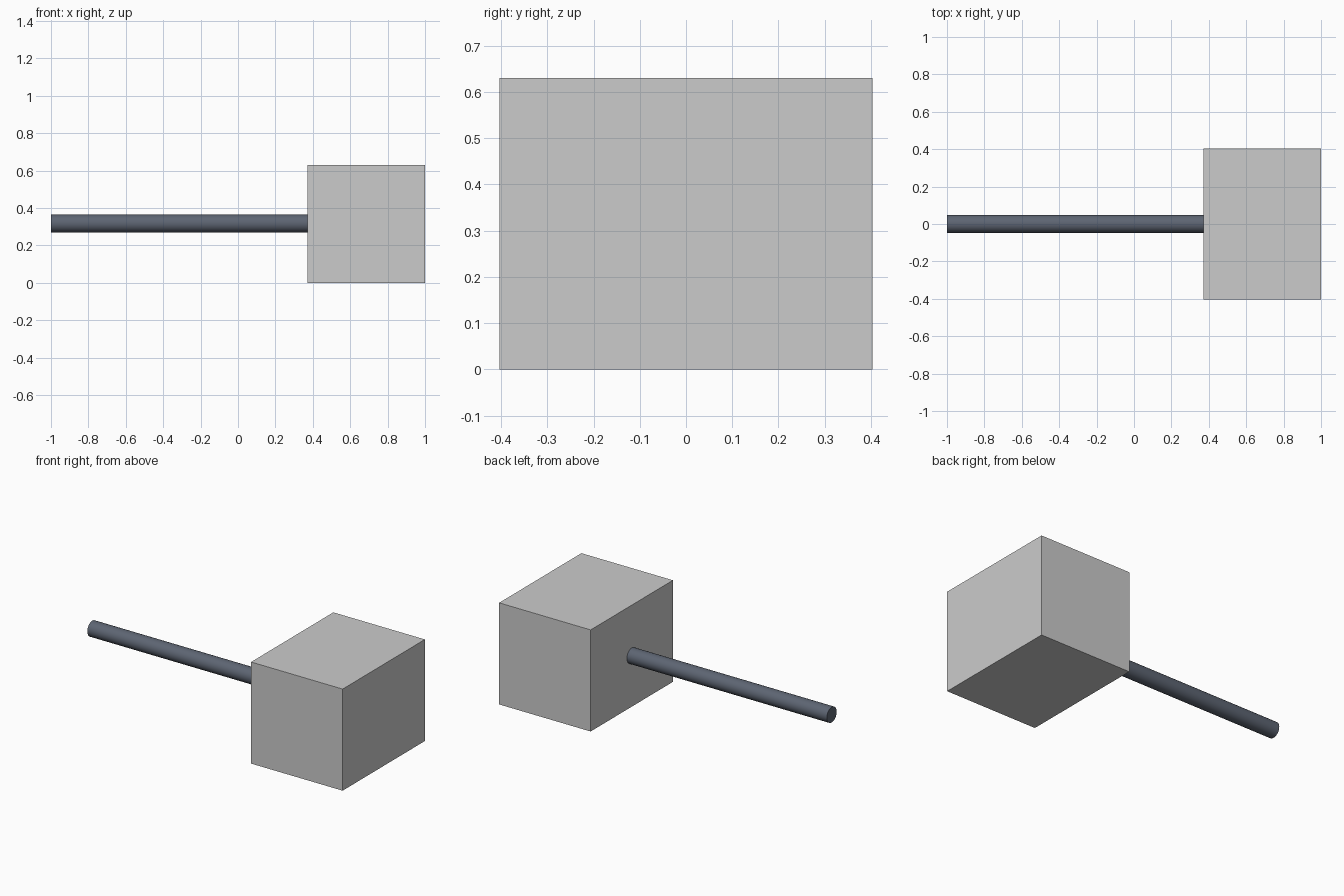
import bpy
import math

if "Cube" in bpy.data.objects:
    bpy.data.objects.remove(bpy.data.objects["Cube"])

BOX_MIN_X, BOX_MAX_X = 0.372, 1.0
BOX_WIDTH, BOX_HEIGHT = 0.806, 0.63
ROD_RADIUS = 0.048

# Block head
bpy.ops.mesh.primitive_cube_add(
    size=1, location=((BOX_MIN_X + BOX_MAX_X) / 2, 0, BOX_HEIGHT / 2))
head = bpy.context.object
head.name = "block_head"
head.scale = (BOX_MAX_X - BOX_MIN_X, BOX_WIDTH, BOX_HEIGHT)
bpy.ops.object.transform_apply(location=False, rotation=False, scale=True)

# Round handle, butting against the centre of the head
bpy.ops.mesh.primitive_cylinder_add(
    vertices=32, radius=ROD_RADIUS, depth=BOX_MIN_X + 1.0,
    location=((BOX_MIN_X - 1.0) / 2, 0, BOX_HEIGHT / 2 + 0.002),
    rotation=(0, math.pi / 2, 0))
handle = bpy.context.object
handle.name = "handle"
bpy.ops.object.shade_smooth_by_angle(angle=math.radians(30))

# Dark slate colour for the handle
slate = bpy.data.materials.new("dark_slate")
slate.diffuse_color = (0.11, 0.13, 0.17, 1)
slate.use_nodes = True
slate.node_tree.nodes["Principled BSDF"].inputs["Base Color"].default_value = slate.diffuse_color
handle.data.materials.append(slate)
